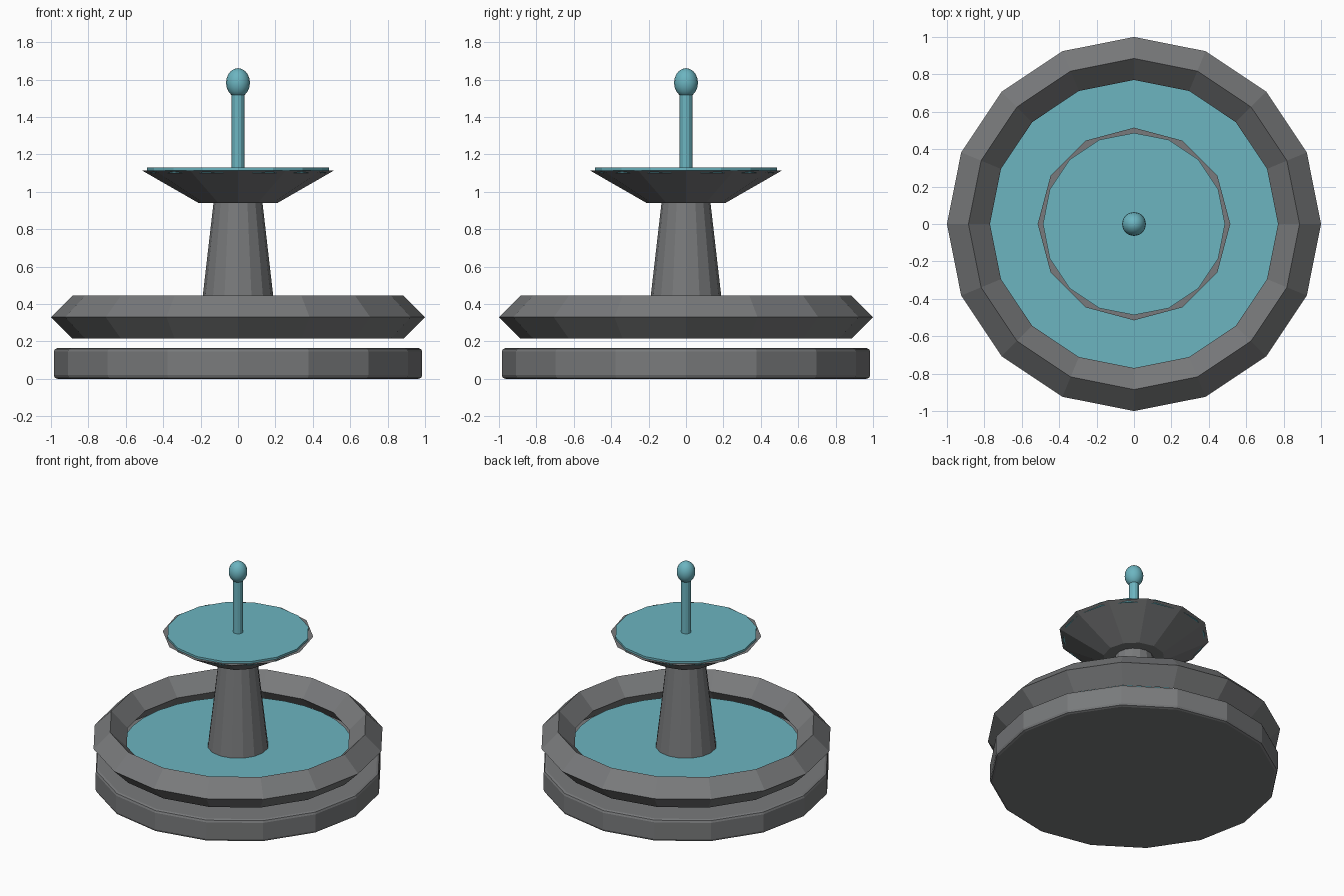
import bpy

if "Cube" in bpy.data.objects:
    bpy.data.objects.remove(bpy.data.objects["Cube"])


def material(name, color):
    m = bpy.data.materials.new(name)
    m.diffuse_color = (*color, 1.0)
    m.use_nodes = True
    m.node_tree.nodes["Principled BSDF"].inputs["Base Color"].default_value = m.diffuse_color
    return m


stone = material("grey stone", (0.19, 0.195, 0.2))
water = material("teal water", (0.15, 0.46, 0.53))


def finish(name, mat, smooth=False):
    ob = bpy.context.object
    ob.name = name
    ob.data.materials.append(mat)
    if smooth:
        bpy.ops.object.shade_smooth_by_angle(angle=0.7)
    return ob


def frustum(name, mat, sides, r1, r2, z1, z2, smooth=False):
    # Vertices lie on the axes
    bpy.ops.mesh.primitive_cone_add(vertices=sides, radius1=r1, radius2=r2,
                                    depth=z2 - z1, location=(0, 0, (z1 + z2) / 2))
    return finish(name, mat, smooth)


# Rounded plinth
plinth = frustum("plinth", stone, 16, 0.985, 0.985, 0.0, 0.165)
bevel = plinth.modifiers.new("edge bevel", 'BEVEL')
bevel.width = 0.02
bevel.segments = 2

# Diamond-section basin rim
bpy.ops.mesh.primitive_torus_add(major_segments=16, minor_segments=4,
                                 major_radius=0.885, minor_radius=0.115,
                                 location=(0, 0, 0.33))
finish("basin_rim", stone)

# Lower pool
frustum("basin_water", water, 32, 0.785, 0.785, 0.245, 0.275)

# Column and upper bowl
frustum("column", stone, 16, 0.213, 0.13, 0.23, 0.95)
frustum("upper_bowl", stone, 12, 0.21, 0.515, 0.94, 1.115)
frustum("bowl_water", water, 16, 0.487, 0.487, 1.1, 1.13)

# Water jet and its drop
frustum("water_jet", water, 12, 0.034, 0.034, 1.12, 1.54)
bpy.ops.mesh.primitive_uv_sphere_add(segments=16, ring_count=10, radius=1,
                                     location=(0, 0, 1.583))
bpy.context.object.scale = (0.064, 0.064, 0.078)
finish("water_drop", water, True)
